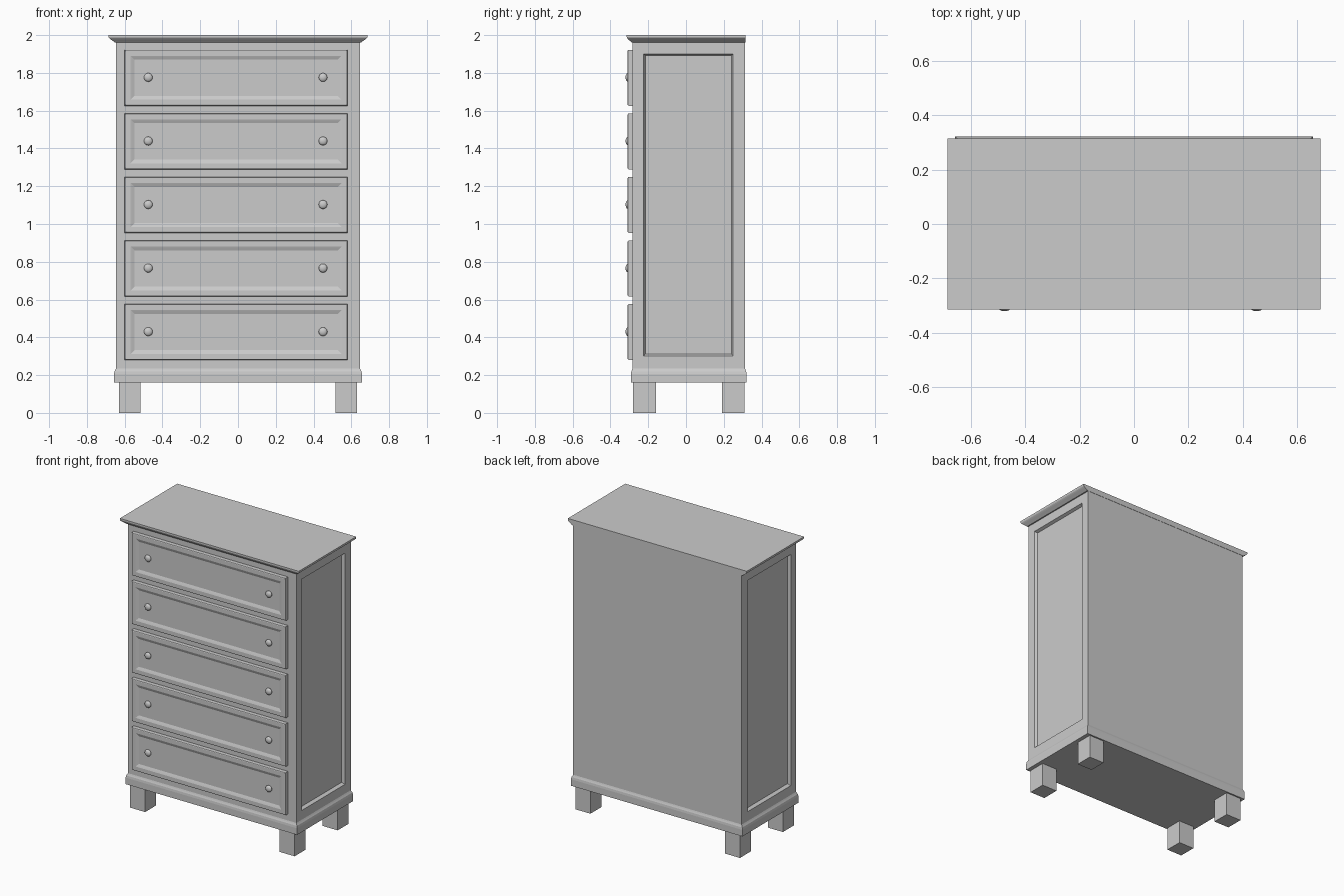
import bpy
import bmesh
from math import radians
from mathutils import Matrix, Vector

cube = bpy.data.objects.get("Cube")
if cube:
    bpy.data.objects.remove(cube, do_unlink=True)

paint = bpy.data.materials.new("light_grey_paint")
paint.use_nodes = True
GREY = (0.6, 0.6, 0.6, 1)
paint.diffuse_color = GREY
paint.node_tree.nodes["Principled BSDF"].inputs["Base Color"].default_value = GREY


def finish(name, bm, smooth=False):
    bmesh.ops.recalc_face_normals(bm, faces=bm.faces)
    mesh = bpy.data.meshes.new(name)
    bm.to_mesh(mesh)
    bm.free()
    mesh.materials.append(paint)
    obj = bpy.data.objects.new(name, mesh)
    bpy.context.collection.objects.link(obj)
    if smooth:
        bpy.ops.object.select_all(action="DESELECT")
        obj.select_set(True)
        bpy.context.view_layer.objects.active = obj
        bpy.ops.object.shade_smooth_by_angle(angle=radians(40))
    return obj


def loft(name, rings, axis):
    """Join rectangles (a0, a1, b0, b1, h) stacked along an axis, capped at both ends."""
    place = {"x": lambda a, b, h: (h, a, b),
             "y": lambda a, b, h: (a, h, b),
             "z": lambda a, b, h: (a, b, h)}[axis]
    bm = bmesh.new()
    loops = [[bm.verts.new(place(a, b, h))
              for a, b in ((a0, b0), (a1, b0), (a1, b1), (a0, b1))]
             for a0, a1, b0, b1, h in rings]
    for low, high in zip(loops, loops[1:]):
        for i in range(4):
            j = (i + 1) % 4
            bm.faces.new((low[i], low[j], high[j], high[i]))
    bm.faces.new(loops[0])
    bm.faces.new(loops[-1])
    return finish(name, bm)


FRONT, BACK, HALF = -0.283, 0.312, 0.645
BOTTOM, TOP = 0.16, 1.97

# Cabinet body with a recessed panel in each side
shell = (FRONT, BACK, BOTTOM + 0.01, TOP)
opening = (-0.225, 0.25, 0.30, 1.90)
panel = (-0.215, 0.24, 0.312, 1.892)
DEEP = HALF - 0.02
loft("cabinet_body", [(*panel, -DEEP), (*opening, -HALF), (*shell, -HALF),
                      (*shell, HALF), (*opening, HALF), (*panel, DEEP)], "x")

# Top board, moulded on the front and sides, flush at the back
loft("top_board", [(-HALF - out, HALF + out, FRONT - out * 0.77, 0.314, z)
                   for out, z in ((0.008, 1.962), (0.016, 1.968), (0.03, 1.978),
                                  (0.037, 1.984), (0.04, 1.99), (0.04, 2.0))], "z")

# Base moulding all round
loft("base_moulding", [(-HALF - out, HALF + out, FRONT - out * 0.7, BACK + out * 0.7, z)
                       for out, z in ((0.012, BOTTOM), (0.012, 0.205), (0.009, 0.22),
                                      (0.004, 0.228), (0.0, 0.236))], "z")

# Four square legs
for side, sx in (("right", -1), ("left", 1)):
    x0, x1 = sorted((sx * 0.515, sx * 0.63))
    for end, y0, y1 in (("front", -0.28, -0.16), ("back", 0.19, 0.31)):
        loft(f"{end}_{side}_leg", [(x0, x1, y0, y1, z) for z in (0, BOTTOM + 0.005)], "z")


def knob(name, x, z):
    """Round pull on a short tapered stem."""
    bm = bmesh.new()
    turn = Matrix.Rotation(radians(90), 4, "X")
    bmesh.ops.create_cone(bm, cap_ends=True, segments=20, radius1=0.012, radius2=0.018,
                          depth=0.012, matrix=Matrix.Translation((0, 0.005, 0)) @ turn)
    bmesh.ops.create_uvsphere(bm, u_segments=20, v_segments=12, radius=0.023,
                              matrix=Matrix.Diagonal((1, 0.57, 1, 1)) @ turn)
    bmesh.ops.translate(bm, verts=bm.verts, vec=Vector((x, -0.307, z)))
    finish(name, bm, smooth=True)


# Five drawers with rounded rims, sunken fronts and two knobs each
for n in range(5):
    mid = 0.428 + n * 0.3365
    loft(f"drawer_{n + 1}", [(-0.60 + i, 0.58 - i, mid - 0.148 + i, mid + 0.148 - i, y)
                             for i, y in ((0, FRONT + 0.005), (0, -0.303), (0.002, -0.307),
                                          (0.006, -0.309), (0.032, -0.309),
                                          (0.04, -0.306), (0.052, -0.301))], "y")
    for side, x in (("right", -0.475), ("left", 0.45)):
        knob(f"drawer_{n + 1}_{side}_knob", x, mid + 0.002)
